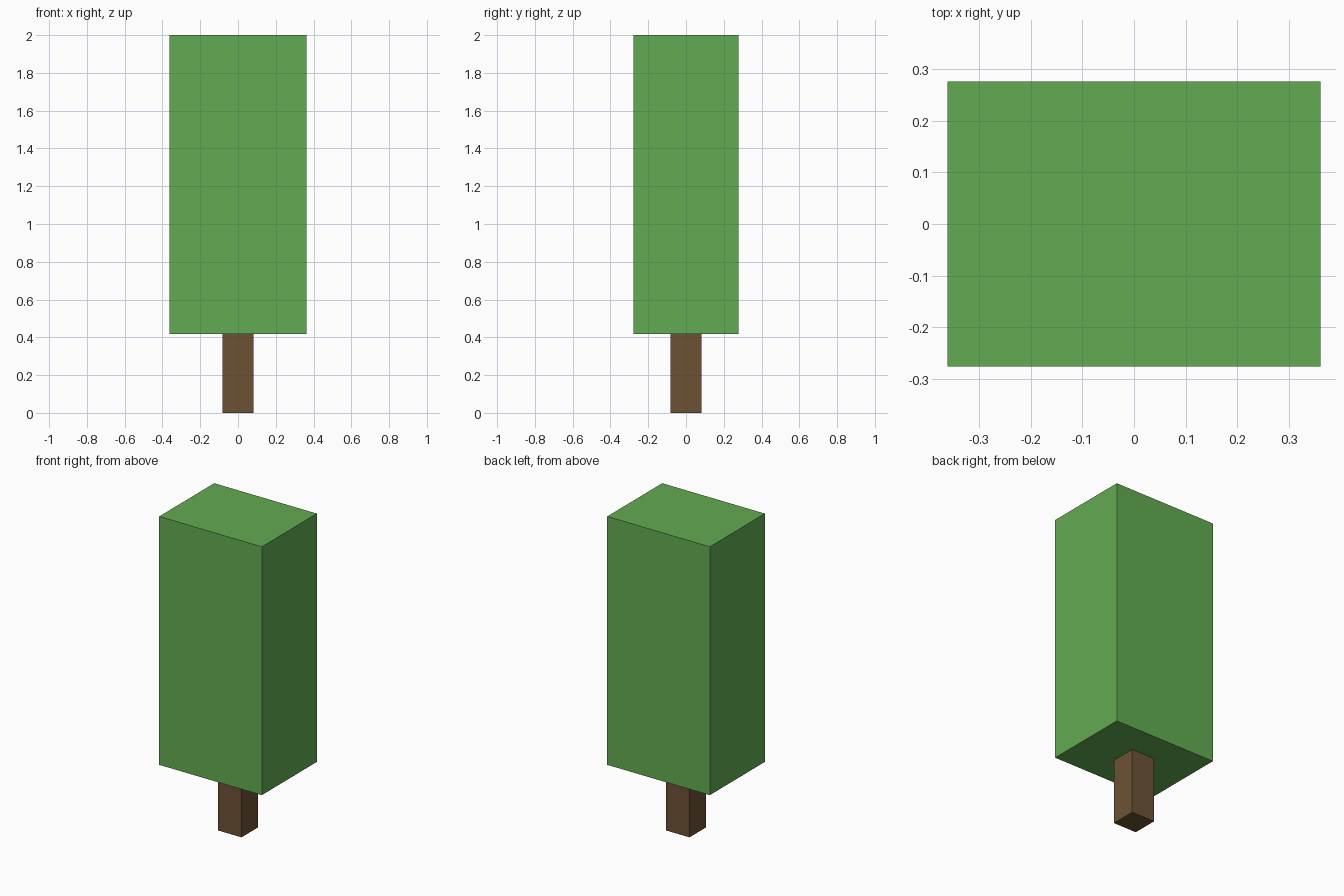
import bpy

if "Cube" in bpy.data.objects:
    bpy.data.objects.remove(bpy.data.objects["Cube"])


def material(name, color):
    mat = bpy.data.materials.new(name)
    mat.diffuse_color = (*color, 1.0)
    mat.use_nodes = True
    mat.node_tree.nodes["Principled BSDF"].inputs["Base Color"].default_value = mat.diffuse_color
    return mat


def block(name, size, bottom, mat):
    """Box centred on the z axis, resting at the given height."""
    bpy.ops.mesh.primitive_cube_add(size=1, location=(0, 0, bottom + size[2] / 2))
    obj = bpy.context.object
    obj.name = name
    obj.scale = size
    bpy.ops.object.transform_apply(location=False, rotation=False, scale=True)
    obj.data.materials.append(mat)
    return obj


bark = material("bark", (0.15, 0.085, 0.034))
leaves = material("leaves", (0.124, 0.407, 0.084))

# Square trunk, ending at the underside of the foliage
block("trunk", (0.164, 0.164, 0.418), 0.0, bark)

# Tall rectangular foliage block
block("foliage", (0.723, 0.554, 1.582), 0.418, leaves)
